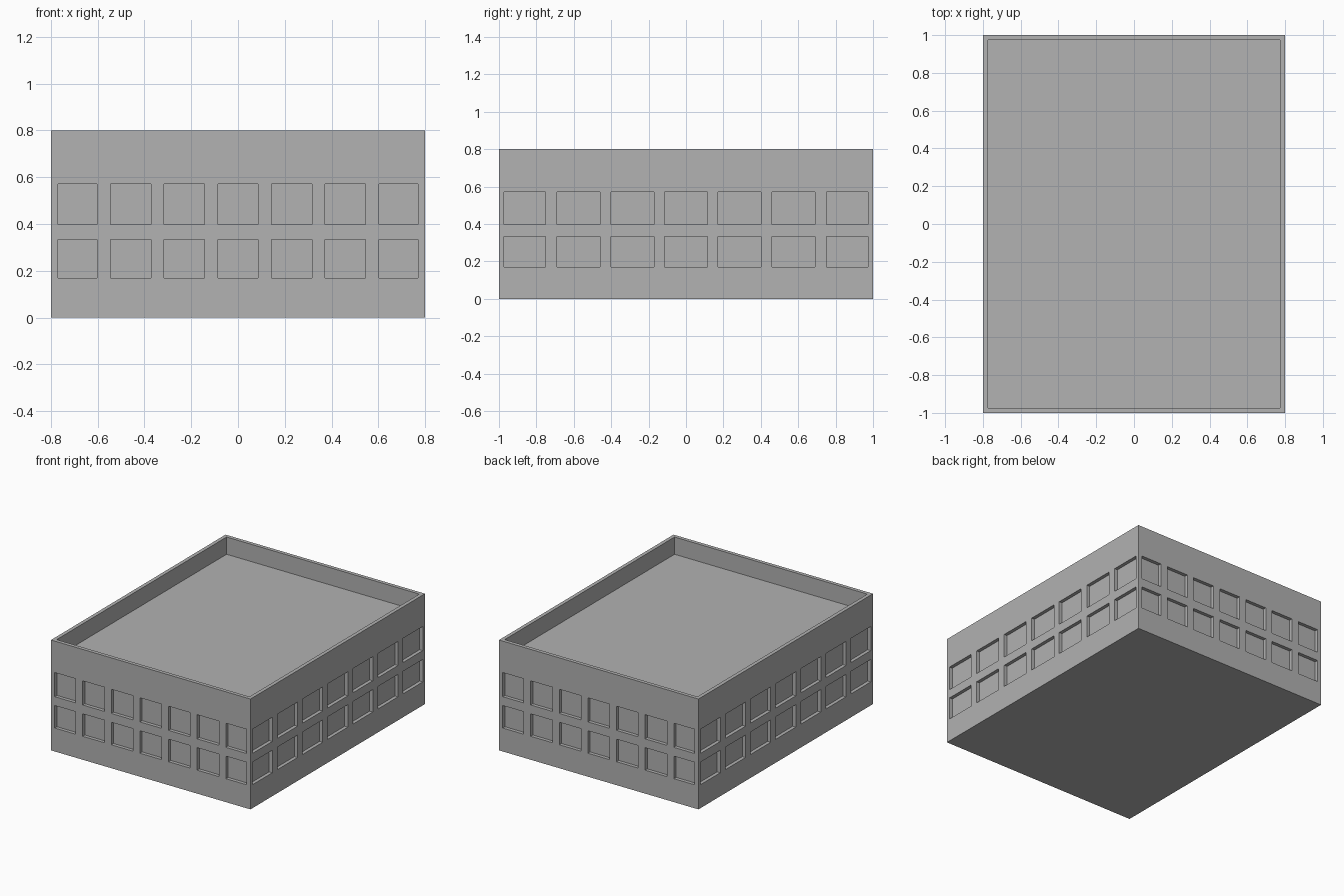
import bpy
import bmesh
from mathutils import Vector

cube = bpy.data.objects.get("Cube")
if cube:
    bpy.data.objects.remove(cube, do_unlink=True)

WIDTH, LENGTH, HEIGHT = 1.6, 2.0, 0.8
RIM, ROOF_DROP, RECESS = 0.038, 0.125, 0.025
ROWS = [(0.17, 0.333), (0.397, 0.572)]


def mirrored(spans):
    """Window spans for a whole wall, from the centre one and one half."""
    return [(-b, -a) for a, b in spans[:0:-1]] + spans


FRONT_COLS = mirrored([(-0.086, 0.086), (0.143, 0.316), (0.372, 0.546), (0.603, 0.770)])
SIDE_COLS = mirrored([(-0.116, 0.116), (0.172, 0.402), (0.461, 0.691), (0.750, 0.974)])


def inside(value, spans):
    return any(a < value < b for a, b in spans)


def cut_windows(bm, normal, cols):
    """Split one outer wall along the window edges and push the panes in."""
    axis = 0 if abs(normal.y) > 0.5 else 1
    half = (LENGTH if axis == 0 else WIDTH) / 2

    def wall():
        return [f for f in bm.faces
                if abs(f.calc_center_median().dot(normal) - half) < 0.0001]

    for direction, spans in ((axis, cols), (2, ROWS)):
        plane_no = Vector([float(i == direction) for i in range(3)])
        for edge in sum(spans, ()):
            faces = wall()
            edges = list({e for f in faces for e in f.edges})
            verts = list({v for f in faces for v in f.verts})
            bmesh.ops.bisect_plane(bm, geom=verts + edges + faces, dist=0.00001,
                                   plane_co=plane_no * edge, plane_no=plane_no)

    panes = []
    for f in wall():
        c = f.calc_center_median()
        if inside(c[axis], cols) and inside(c.z, ROWS):
            panes.append(f)
    pushed = bmesh.ops.extrude_discrete_faces(bm, faces=panes)["faces"]
    for f in pushed:
        bmesh.ops.translate(bm, verts=f.verts, vec=-normal * RECESS)


# Main block
bm = bmesh.new()
bmesh.ops.create_cube(bm, size=1)
bmesh.ops.scale(bm, vec=(WIDTH, LENGTH, HEIGHT), verts=bm.verts)
bmesh.ops.translate(bm, vec=(0, 0, HEIGHT / 2), verts=bm.verts)

# Sunken flat roof behind a thin parapet
bm.normal_update()
top = [f for f in bm.faces if f.normal.z > 0.5]
bmesh.ops.inset_region(bm, faces=top, thickness=RIM)
roof = bmesh.ops.extrude_discrete_faces(bm, faces=top)["faces"]
bmesh.ops.translate(bm, verts=roof[0].verts, vec=(0, 0, -ROOF_DROP))

# Two rows of recessed windows on each wall
for sign in (-1, 1):
    cut_windows(bm, Vector((0, sign, 0)), FRONT_COLS)
    cut_windows(bm, Vector((sign, 0, 0)), SIDE_COLS)
bmesh.ops.recalc_face_normals(bm, faces=bm.faces)

mesh = bpy.data.meshes.new("building")
bm.to_mesh(mesh)
bm.free()
building = bpy.data.objects.new("building", mesh)
bpy.context.collection.objects.link(building)

# Plain grey finish
grey = bpy.data.materials.new("concrete_grey")
grey.use_nodes = True
colour = (0.445, 0.445, 0.445, 1)
grey.diffuse_color = colour
grey.node_tree.nodes["Principled BSDF"].inputs["Base Color"].default_value = colour
mesh.materials.append(grey)
